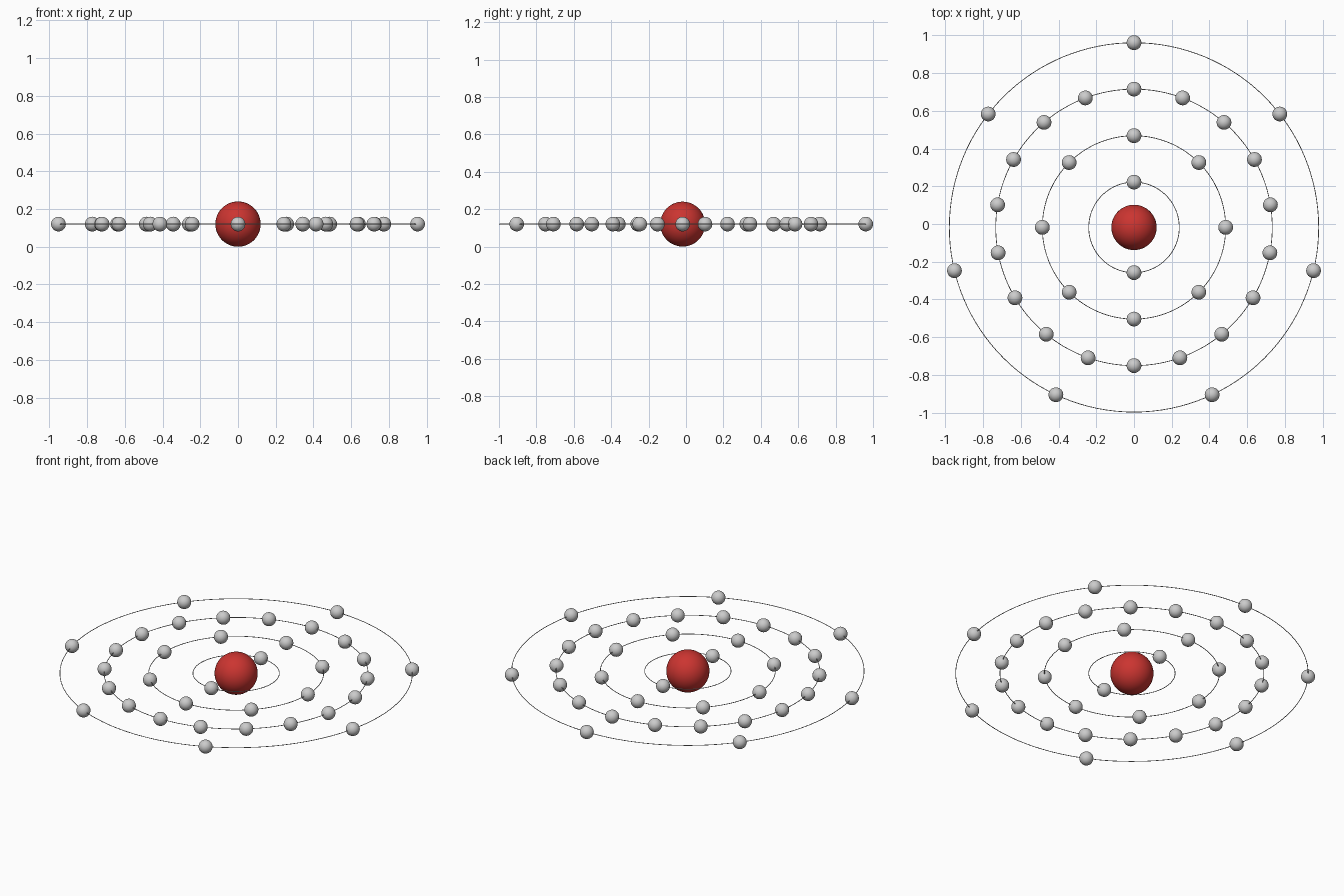
import bpy
from math import sin, cos, radians

if "Cube" in bpy.data.objects:
    bpy.data.objects.remove(bpy.data.objects["Cube"])

CY, CZ = -0.018, 0.12      # common centre of all shells
ELECTRON_R = 0.039
TUBE_R = 0.002


def smooth(obj, name):
    obj.name = name
    obj.data.name = name
    bpy.ops.object.shade_smooth()
    return obj


def ball(name, loc, radius, segments, rings):
    bpy.ops.mesh.primitive_uv_sphere_add(
        segments=segments, ring_count=rings, radius=radius, location=loc)
    return smooth(bpy.context.object, name)


def orbit(name, radius):
    bpy.ops.mesh.primitive_torus_add(
        major_radius=radius, minor_radius=TUBE_R, major_segments=128,
        minor_segments=8, location=(0, CY, CZ))
    return smooth(bpy.context.object, name)


# red nucleus
red = bpy.data.materials.new("nucleus_red")
red.diffuse_color = (0.6, 0.035, 0.03, 1)
red.use_nodes = True
red.node_tree.nodes["Principled BSDF"].inputs["Base Color"].default_value = red.diffuse_color
nucleus = ball("nucleus", (0, CY, CZ), 0.12, 48, 24)
nucleus.data.materials.append(red)

# shells: radius, electron count, small angular drift away from the top
shells = [(0.240, 2, 0), (0.486, 8, 0), (0.733, 18, 0.6), (0.979, 7, 0.7)]

for s, (radius, count, drift) in enumerate(shells, 1):
    orbit(f"orbit_{s}", radius)
    # electrons run clockwise from the top, mirrored left and right
    for i in range(count):
        a = 360 * i / count
        if i and a != 180:
            a += drift if a < 180 else -drift
        a = radians(a)
        loc = (radius * sin(a), CY + radius * cos(a), CZ)
        ball(f"electron_{s}_{i + 1}", loc, ELECTRON_R, 32, 16)
